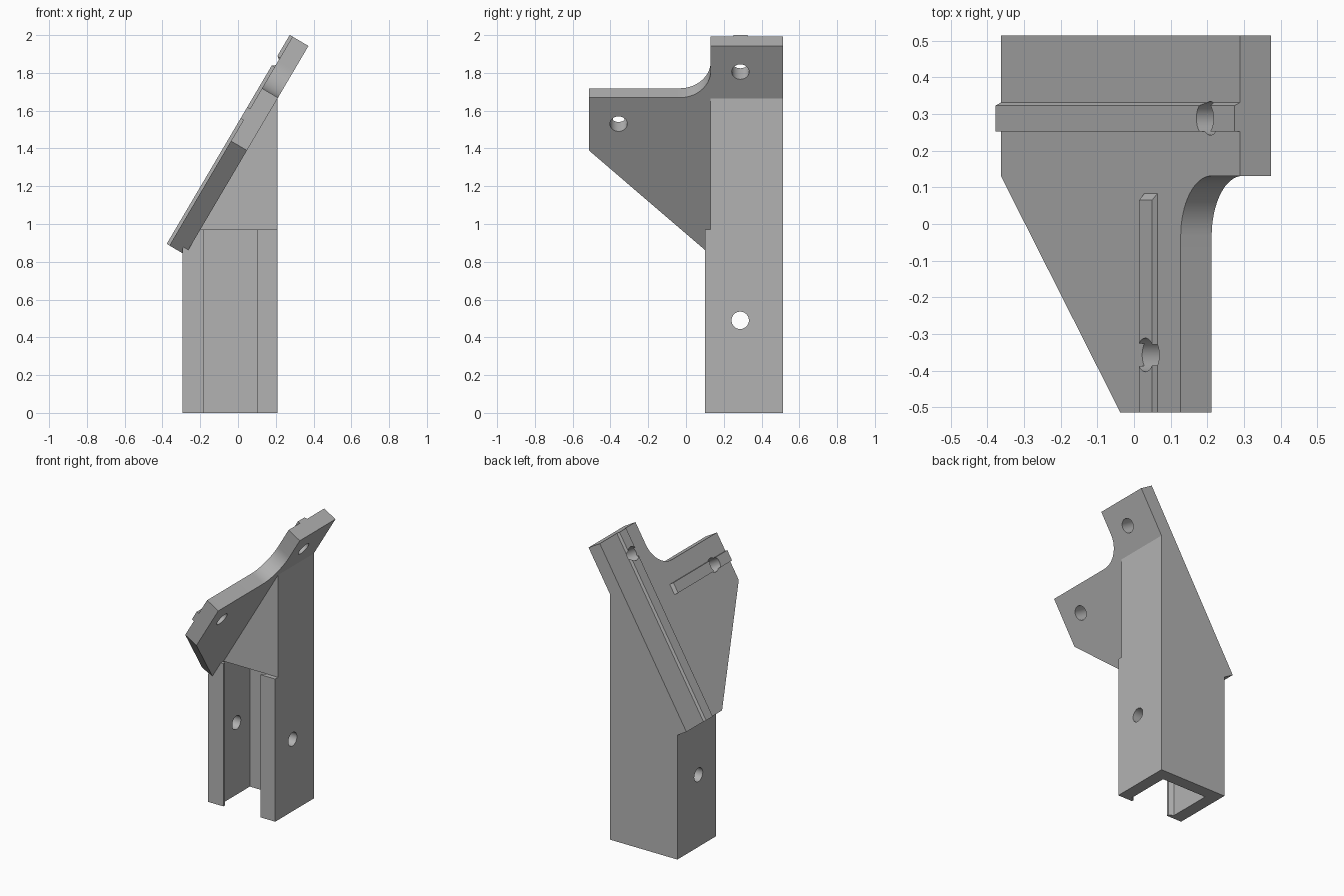
import bpy, bmesh, math
from mathutils import Matrix, Vector

if "Cube" in bpy.data.objects:
    bpy.data.objects.remove(bpy.data.objects["Cube"], do_unlink=True)

# One plain grey for the whole bracket
grey = bpy.data.materials.new("plain_grey")
grey.use_nodes = True
color = (0.45, 0.45, 0.45, 1)
grey.diffuse_color = color
grey.node_tree.nodes["Principled BSDF"].inputs["Base Color"].default_value = color

# Frame of the sloping plate: local x up the slope, z out of its upper face
SLOPE = math.radians(59.5)
PLATE = Matrix.Translation((-0.363, 0, 0.886)) @ Matrix.Rotation(-SLOPE, 4, 'Y')
LENGTH, THICK, RIB = 1.284, 0.098, 0.017
# Frame whose local z runs along -y, for profiles drawn in x and z
FRONT = Matrix.Rotation(math.pi / 2, 4, 'X')


def loft(name, low, high, z0, z1, frame=Matrix()):
    """Solid between two matching outlines."""
    bm = bmesh.new()
    a = [bm.verts.new((x, y, z0)) for x, y in low]
    b = [bm.verts.new((x, y, z1)) for x, y in high]
    bm.faces.new(a[::-1])
    bm.faces.new(b)
    for i in range(len(a)):
        j = (i + 1) % len(a)
        bm.faces.new((a[i], a[j], b[j], b[i]))
    bmesh.ops.recalc_face_normals(bm, faces=bm.faces)
    bm.transform(frame)
    mesh = bpy.data.meshes.new(name)
    bm.to_mesh(mesh)
    bm.free()
    mesh.materials.append(grey)
    ob = bpy.data.objects.new(name, mesh)
    bpy.context.collection.objects.link(ob)
    return ob


def prism(name, outline, z0, z1, frame=Matrix()):
    return loft(name, outline, outline, z0, z1, frame)


def rect(x0, x1, y0, y1):
    return [(x0, y0), (x1, y0), (x1, y1), (x0, y1)]


def drill(name, frame, depth, radius=0.046, sides=32):
    ring = [(radius * math.cos(t * math.tau / sides), radius * math.sin(t * math.tau / sides))
            for t in range(sides)]
    return prism(name, ring, -depth, depth, frame)


def cut(ob, cutters):
    for cutter in cutters:
        mod = ob.modifiers.new("cut", 'BOOLEAN')
        mod.operation, mod.solver, mod.object = 'DIFFERENCE', 'EXACT', cutter
    bpy.context.view_layer.update()
    graph = bpy.context.evaluated_depsgraph_get()
    mesh = bpy.data.meshes.new_from_object(ob.evaluated_get(graph))
    ob.modifiers.clear()
    ob.data = mesh


def smooth(ob):
    bpy.ops.object.select_all(action='DESELECT')
    ob.select_set(True)
    bpy.context.view_layer.objects.active = ob
    bpy.ops.object.shade_smooth_by_angle(angle=math.radians(30))


# Sloping plate with a rounded inner corner between its two arms
R, ARM, EDGE, BACK = 0.165, 0.966, 0.131, 0.514
outline = [(0, BACK), (0, EDGE), (0.642, -BACK), (ARM, -BACK)]
for i in range(17):
    t = math.radians(90) * i / 16
    outline.append((ARM + R - R * math.cos(t), EDGE - R + R * math.sin(t)))
outline += [(LENGTH, EDGE), (LENGTH, BACK)]
plate = prism("sloping_plate", outline, -THICK, 0, PLATE)

# Raised ribs on the plate
long_rib = loft("long_rib", rect(0, LENGTH, 0.252, 0.331),
                rect(0, LENGTH, 0.252, 0.323), 0, RIB, PLATE)
short_rib = loft("short_rib", rect(0.771, 0.841, -BACK, 0.083),
                 rect(0.771, 0.841, -BACK, 0.065), 0, RIB, PLATE)

# Post: a lipped channel below, solid wedge above running into the plate
LEFT, RIGHT, CEILING = -0.295, 0.21, 0.97


def under(x):
    """Height of the middle of the plate above x."""
    return 0.886 + (x + 0.363) * math.tan(SLOPE) - THICK * 0.7 / math.cos(SLOPE)


post = prism("post", [(LEFT, 0), (RIGHT, 0), (RIGHT, under(RIGHT)), (LEFT, under(LEFT))],
             -BACK, -0.10, FRONT)
channel = prism("channel_cutter", [(-0.18, 0), (-0.18, 0.115), (-0.212, 0.13), (-0.212, 0.43),
                                   (0.127, 0.43), (0.127, 0.13), (0.10, 0.115), (0.10, 0)],
                -0.1, CEILING)
step = prism("step_cutter", rect(-1, 1, 0, EDGE), CEILING, 2.5)

# Screw holes
post_hole = drill("post_hole_cutter", Matrix.Translation((0, 0.287, 0.49))
                  @ Matrix.Rotation(math.pi / 2, 4, 'Y'), 1)
back_hole = drill("back_hole_cutter", PLATE @ Matrix.Translation((1.125, 0.288, 0)), 0.3)
front_hole = drill("front_hole_cutter", PLATE @ Matrix.Translation((0.805, -0.357, 0)), 0.3)

cut(post, [channel, step, post_hole])
cut(plate, [back_hole, front_hole])
cut(long_rib, [back_hole])
cut(short_rib, [front_hole])

for cutter in (channel, step, post_hole, back_hole, front_hole):
    bpy.data.objects.remove(cutter, do_unlink=True)
for part in (plate, post, long_rib, short_rib):
    smooth(part)
